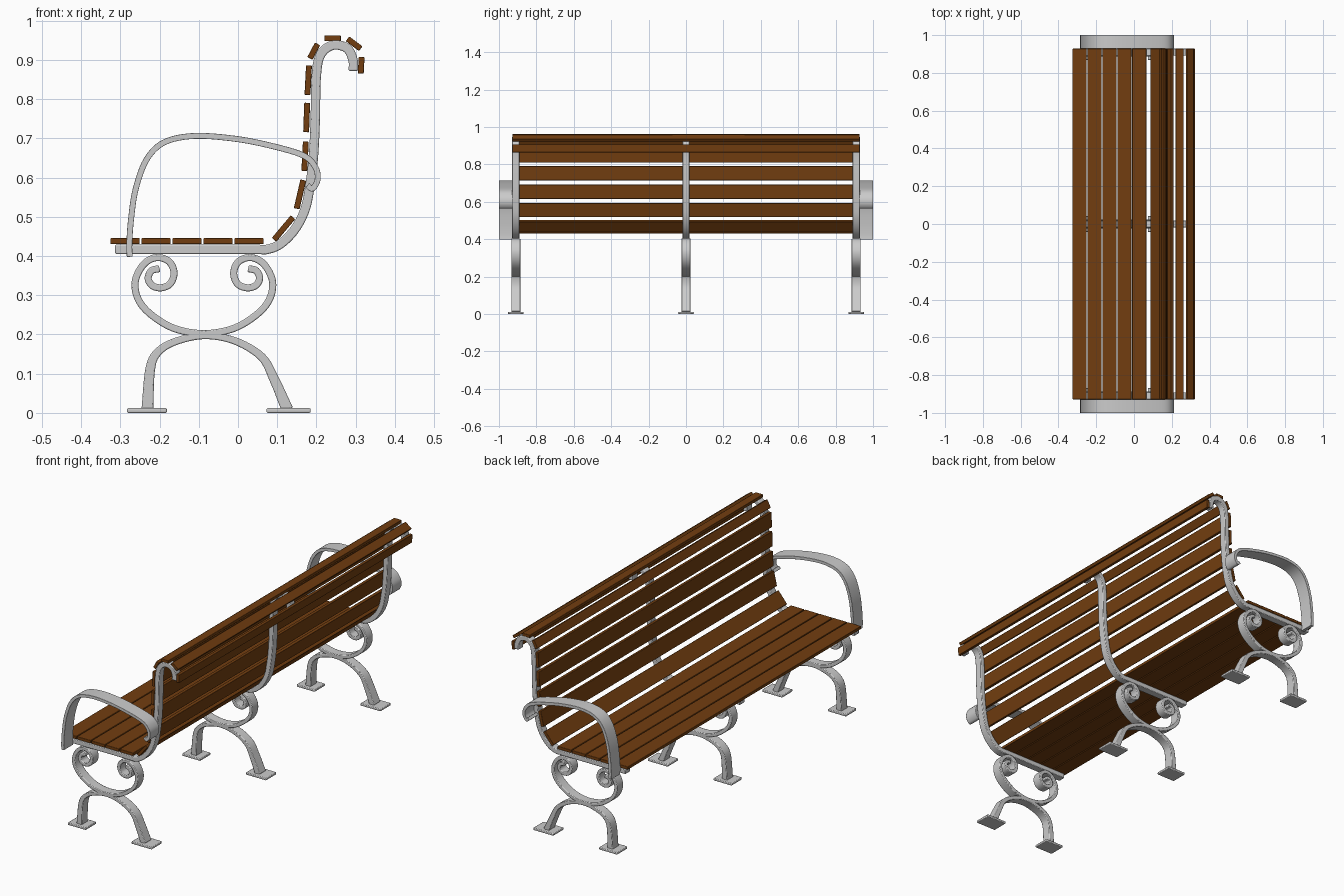
import bpy, bmesh
from math import radians
from mathutils import Vector, Matrix

if "Cube" in bpy.data.objects:
    bpy.data.objects.remove(bpy.data.objects["Cube"])

wood = bpy.data.materials.new("wood")
wood.diffuse_color = (0.17, 0.048, 0.005, 1)
wood.use_nodes = True
wood.node_tree.nodes["Principled BSDF"].inputs["Base Color"].default_value = wood.diffuse_color


def finish(name, bm, bevel, mat=None, segments=2):
    bmesh.ops.recalc_face_normals(bm, faces=bm.faces)
    me = bpy.data.meshes.new(name)
    bm.to_mesh(me)
    bm.free()
    ob = bpy.data.objects.new(name, me)
    bpy.context.collection.objects.link(ob)
    if mat:
        me.materials.append(mat)
    bpy.ops.object.select_all(action='DESELECT')
    ob.select_set(True)
    bpy.context.view_layer.objects.active = ob
    bpy.ops.object.shade_smooth_by_angle(angle=radians(35))
    mod = ob.modifiers.new("soft_edges", 'BEVEL')
    mod.width = bevel
    mod.segments = segments
    mod.limit_method = 'ANGLE'
    mod.angle_limit = radians(50)
    return ob


def smooth_path(pts, n=6):
    """Catmull-Rom curve through the points."""
    p = [Vector(q) for q in pts]
    p = [2 * p[0] - p[1]] + p + [2 * p[-1] - p[-2]]
    out = []
    for i in range(1, len(p) - 2):
        a, b, c, d = p[i - 1:i + 3]
        for k in range(n):
            t = k / n
            out.append(0.5 * (2 * b + (c - a) * t + (2 * a - 5 * b + 4 * c - d) * t * t
                              + (3 * b - a - 3 * c + d) * t ** 3))
    return out + [p[-2]]


def flat_bar(name, pts, thick, y0, y1, end_thick=None):
    """Bent flat bar following an xz path, spanning y0..y1."""
    path = smooth_path(pts)
    last = len(path) - 1
    end_thick = end_thick or thick
    bm = bmesh.new()
    rings = []
    for i, p in enumerate(path):
        d = (path[min(i + 1, last)] - path[max(i - 1, 0)]).normalized()
        s = abs(2 * i / last - 1) ** 2
        o = Vector((-d.y, d.x)) * (thick + (end_thick - thick) * s) / 2
        a, b = p + o, p - o
        rings.append([bm.verts.new(c) for c in ((a.x, y0, a.y), (a.x, y1, a.y),
                                                (b.x, y1, b.y), (b.x, y0, b.y))])
    for r, q in zip(rings, rings[1:]):
        for k in range(4):
            bm.faces.new((r[k], r[(k + 1) % 4], q[(k + 1) % 4], q[k]))
    bm.faces.new(rings[0])
    bm.faces.new(rings[-1])
    return finish(name, bm, 0.003)


def box(name, centre, size, angle=0, bevel=0.002, mat=None, segments=2):
    bm = bmesh.new()
    m = (Matrix.Translation(centre) @ Matrix.Rotation(-radians(angle), 4, 'Y')
         @ Matrix.Diagonal((*size, 1)))
    bmesh.ops.create_cube(bm, size=1, matrix=m)
    return finish(name, bm, bevel, mat, segments)


# Seat slats
for i in range(5):
    box(f"seat_slat_{i + 1}", (-0.288 + i * 0.079, 0, 0.438), (0.075, 1.856, 0.015), mat=wood)

# Back slats: x, z, width, tilt
back = [(0.116, 0.470, 0.075, 50), (0.158, 0.557, 0.075, 77), (0.171, 0.654, 0.075, 87),
        (0.175, 0.753, 0.075, 88), (0.179, 0.848, 0.075, 87), (0.193, 0.922, 0.042, 62),
        (0.241, 0.955, 0.042, 0), (0.296, 0.941, 0.042, -37), (0.314, 0.886, 0.042, -93)]
for i, (x, z, w, tilt) in enumerate(back):
    box(f"back_slat_{i + 1}", (x, 0, z), (w, 1.856, 0.015), tilt, mat=wood)

# Profiles of the iron frame
rail = [(-0.313, 0.417), (-0.1, 0.417), (0.04, 0.417), (0.075, 0.417), (0.11, 0.432),
        (0.145, 0.468), (0.170, 0.516), (0.182, 0.57), (0.192, 0.65), (0.197, 0.75),
        (0.199, 0.85), (0.209, 0.91), (0.24, 0.937), (0.277, 0.930), (0.293, 0.90), (0.294, 0.872)]
half = [(-0.200, 0.368), (-0.221, 0.362), (-0.229, 0.342), (-0.218, 0.324), (-0.195, 0.319),
        (-0.172, 0.330), (-0.163, 0.358), (-0.176, 0.386), (-0.208, 0.396), (-0.241, 0.378),
        (-0.262, 0.335), (-0.254, 0.289), (-0.221, 0.250), (-0.162, 0.215), (-0.087, 0.202)]
scroll = half + [(-0.174 - x, z) for x, z in half[-2::-1]]
legs = [(-0.231, 0.008), (-0.224, 0.11), (-0.206, 0.153), (-0.162, 0.181), (-0.087, 0.197),
        (-0.009, 0.184), (0.06, 0.143), (0.093, 0.084), (0.126, 0.008)]

# Three frames: rail with back post, scroll support, arched legs, feet
for y, side in ((-0.91, "left"), (0, "middle"), (0.91, "right")):
    flat_bar(f"seat_back_rail_{side}", rail, 0.024, y - 0.019, y + 0.019)
    flat_bar(f"scroll_support_{side}", scroll, 0.018, y - 0.024, y + 0.024)
    flat_bar(f"leg_arch_{side}", legs, 0.018, y - 0.024, y + 0.024, 0.030)
    box(f"front_foot_{side}", (-0.232, y, 0.006), (0.101, 0.083, 0.012), bevel=0.003)
    box(f"back_foot_{side}", (0.129, y, 0.006), (0.112, 0.083, 0.012), bevel=0.003)

# Armrests
arm = [(-0.276, 0.398), (-0.277, 0.43), (-0.273, 0.49), (-0.261, 0.57), (-0.233, 0.646),
       (-0.1875, 0.690), (-0.111, 0.706), (-0.009, 0.699), (0.08, 0.682), (0.165, 0.657),
       (0.197, 0.627), (0.203, 0.595), (0.190, 0.572), (0.177, 0.580)]
for s, side in ((-1, "left"), (1, "right")):
    flat_bar(f"armrest_{side}", arm, 0.015, s * 0.928, s * 1.0)
